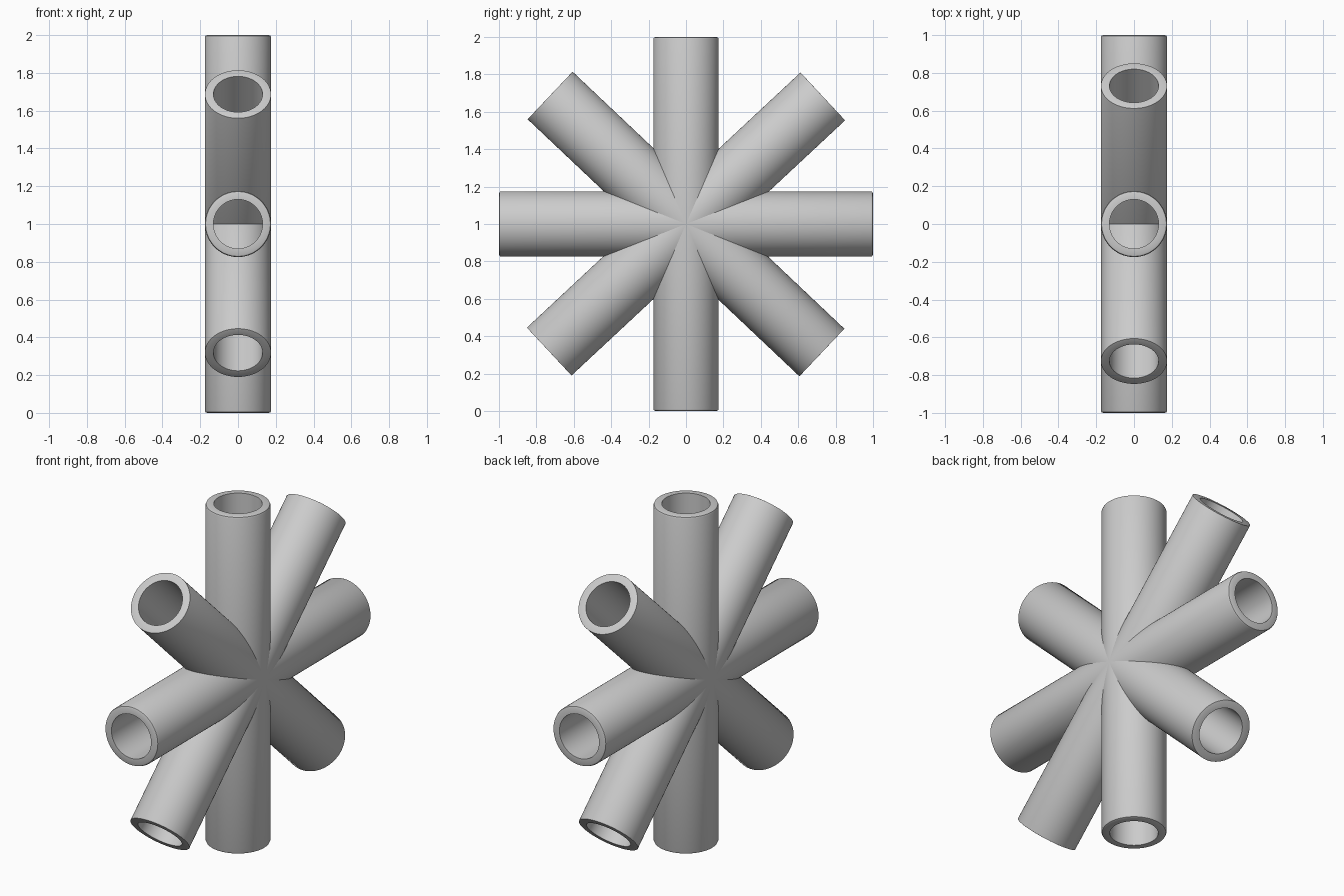
import bpy, bmesh
from math import radians, cos, sin, tau

if "Cube" in bpy.data.objects:
    bpy.data.objects.remove(bpy.data.objects["Cube"])

OUTER, INNER, SIDES = 0.175, 0.13, 96


def tube(name, angle, length, bevel):
    """Open pipe through the hub, tilted about the x axis."""
    h = length / 2
    # Closed wall section (radius, height) swept round the axis
    profile = [(OUTER, -h + bevel), (OUTER, h - bevel),
               (OUTER - bevel * 0.3, h - bevel * 0.3), (OUTER - bevel, h),
               (INNER, h), (INNER, -h), (OUTER - bevel, -h),
               (OUTER - bevel * 0.3, -h + bevel * 0.3)]
    bm = bmesh.new()
    rings = [[bm.verts.new((r * cos(tau * i / SIDES), r * sin(tau * i / SIDES), z))
              for i in range(SIDES)] for r, z in profile]
    for k, ring in enumerate(rings):
        nxt = rings[(k + 1) % len(rings)]
        for i in range(SIDES):
            j = (i + 1) % SIDES
            bm.faces.new((ring[i], ring[j], nxt[j], nxt[i]))
    bmesh.ops.remove_doubles(bm, verts=bm.verts, dist=1e-5)
    bmesh.ops.recalc_face_normals(bm, faces=bm.faces)
    mesh = bpy.data.meshes.new(name)
    bm.to_mesh(mesh)
    bm.free()
    obj = bpy.data.objects.new(name, mesh)
    bpy.context.collection.objects.link(obj)
    obj.location.z = 1
    obj.rotation_euler.x = radians(angle)
    bpy.ops.object.select_all(action='DESELECT')
    obj.select_set(True)
    bpy.context.view_layer.objects.active = obj
    bpy.ops.object.shade_smooth_by_angle(angle=radians(35))
    return obj


# Straight pipes with softened rims
tube("vertical_pipe", 0, 2.0, 0.012)
tube("horizontal_pipe", 90, 2.0, 0.012)
# Diagonal pipes with crisp rims
tube("front_up_diagonal_pipe", 46.6, 2.0, 0.001)
tube("back_up_diagonal_pipe", -47.0, 2.0, 0.001)
